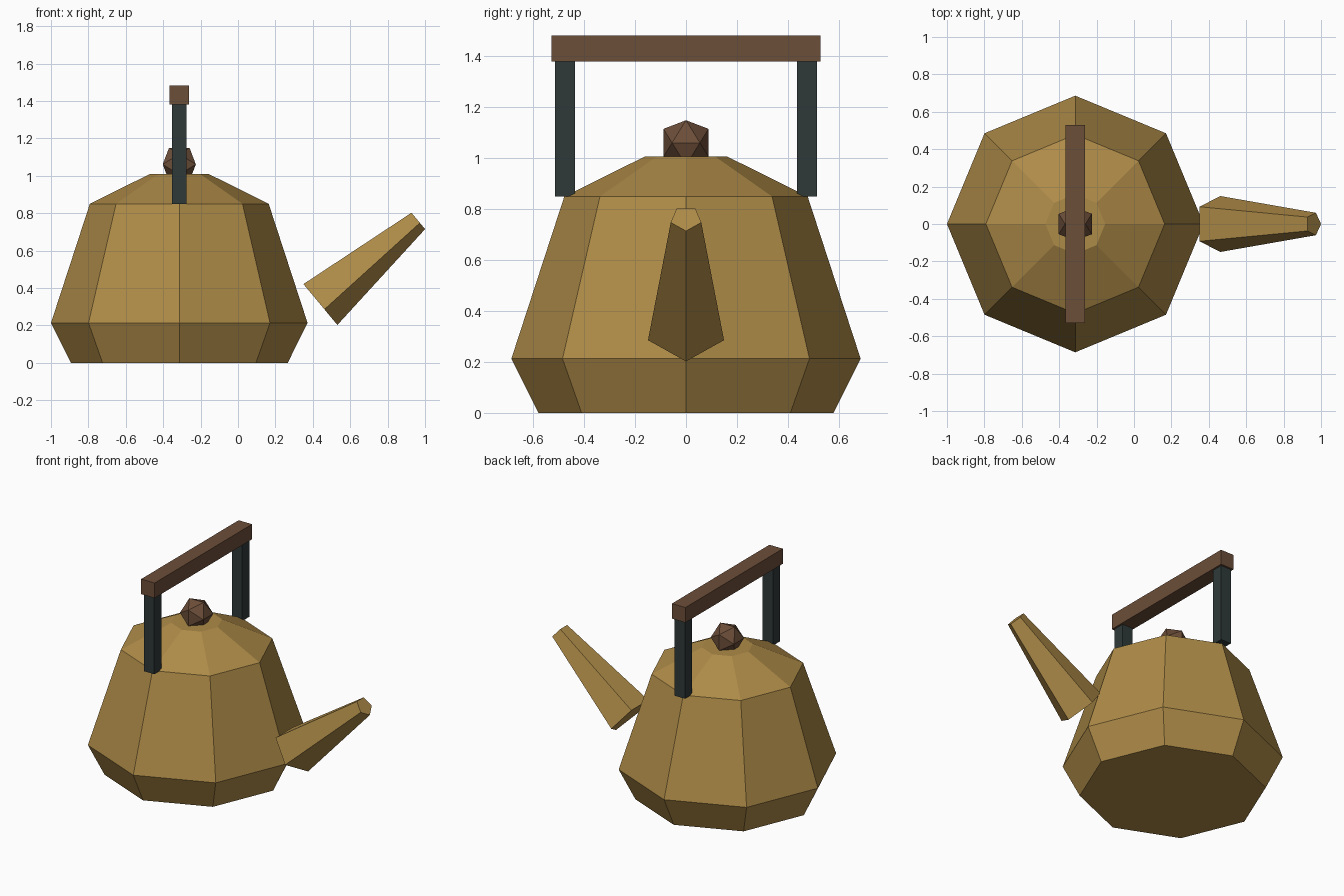
import bpy, bmesh, math
from mathutils import Vector

if "Cube" in bpy.data.objects:
    bpy.data.objects.remove(bpy.data.objects["Cube"])

CX = -0.314  # axis of the pot


def material(name, rgb):
    lin = [(c / 255 / 12.92) if c < 11 else ((c / 255 + 0.055) / 1.055) ** 2.4 for c in rgb]
    m = bpy.data.materials.new(name)
    m.diffuse_color = (*lin, 1)
    m.use_nodes = True
    m.node_tree.nodes["Principled BSDF"].inputs["Base Color"].default_value = m.diffuse_color
    return m


brass = material("brass", (174, 139, 72))
wood = material("brown wood", (108, 78, 57))
iron = material("dark iron", (47, 57, 57))


def finish(bm, name, mat):
    bmesh.ops.recalc_face_normals(bm, faces=bm.faces)
    me = bpy.data.meshes.new(name)
    bm.to_mesh(me)
    bm.free()
    me.materials.append(mat)
    ob = bpy.data.objects.new(name, me)
    bpy.context.collection.objects.link(ob)
    return ob


def loft(name, rings, mat):
    """Closed solid through rings of points with equal counts."""
    bm = bmesh.new()
    loops = [[bm.verts.new(p) for p in ring] for ring in rings]
    n = len(loops[0])
    for a, b in zip(loops, loops[1:]):
        for i in range(n):
            j = (i + 1) % n
            bm.faces.new((a[i], a[j], b[j], b[i]))
    bm.faces.new(loops[0][::-1])
    bm.faces.new(loops[-1])
    return finish(bm, name, mat)


def ring(center, u, v, r, n):
    c, u, v = Vector(center), Vector(u), Vector(v)
    return [c + r * (math.cos(t) * u + math.sin(t) * v)
            for t in (2 * math.pi * i / n for i in range(n))]


def box(name, lo, hi, mat):
    bm = bmesh.new()
    bmesh.ops.create_cube(bm, size=1)
    for v in bm.verts:
        v.co = [(a + b) / 2 + c * (b - a) for a, b, c in zip(lo, hi, v.co)]
    return finish(bm, name, mat)


# Eight-sided pot body with sloped shoulder
profile = [(0.58, 0), (0.686, 0.213), (0.478, 0.85), (0.16, 1.008)]
loft("pot_body", [ring((CX, 0, z), (1, 0, 0), (0, 1, 0), r, 8) for r, z in profile], brass)

# Five-sided tapered spout, one edge along the underside
start, end = Vector((0.431, 0, 0.323)), Vector((0.96, 0, 0.763))
axis = (end - start).normalized()
side = Vector((0, 1, 0))
down = side.cross(axis)
if down.z > 0:
    down = -down
loft("spout", [ring(start, down, side, 0.157, 5), ring(end, down, side, 0.063, 5)], brass)

# Lid knob: icosahedron with an edge on top
bm = bmesh.new()
a, b = 0.0547, 0.0885
for s in (-1, 1):
    for t in (-1, 1):
        for p in ((s * a, 0, t * b), (s * b, t * a, 0), (0, s * b, t * a)):
            bm.verts.new((p[0] + CX, p[1], p[2] + 1.061))
bmesh.ops.convex_hull(bm, input=bm.verts)
finish(bm, "lid_knob", wood)

# Handle posts and grip bar
for name, s in (("front_handle_post", -1), ("back_handle_post", 1)):
    y = s * 0.476
    box(name, (CX - 0.039, y - 0.039, 0.85), (CX + 0.039, y + 0.039, 1.39), iron)
box("handle_grip", (CX - 0.051, -0.528, 1.38), (CX + 0.051, 0.528, 1.483), wood)
